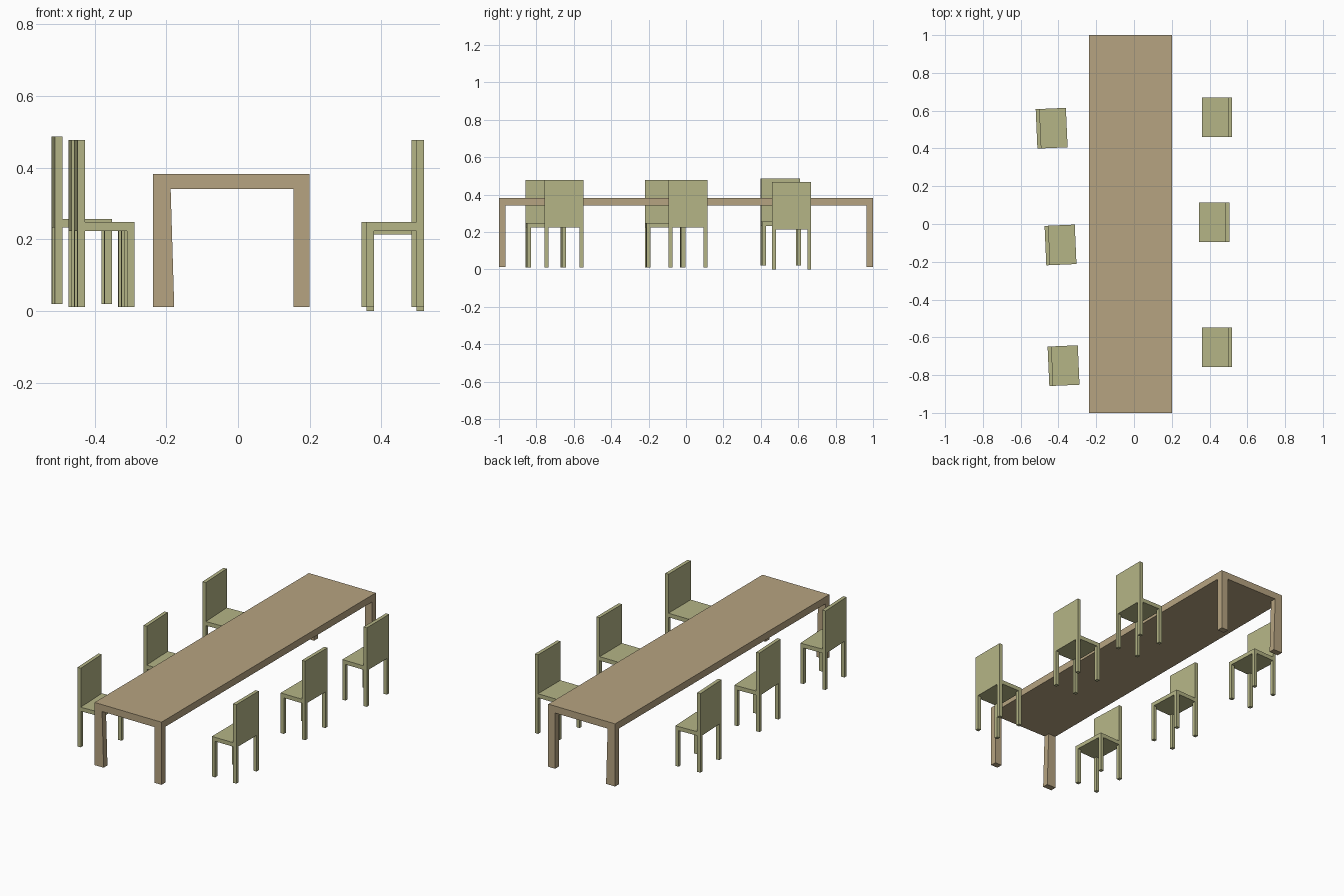
import bpy, bmesh
from math import radians
from mathutils import Matrix

if "Cube" in bpy.data.objects:
    bpy.data.objects.remove(bpy.data.objects["Cube"])


def material(name, color):
    m = bpy.data.materials.new(name)
    m.diffuse_color = color
    m.use_nodes = True
    m.node_tree.nodes["Principled BSDF"].inputs["Base Color"].default_value = m.diffuse_color
    return m


def box(bm, x0, x1, y0, y1, z0, z1):
    mat = Matrix.Translation(((x0 + x1) / 2, (y0 + y1) / 2, (z0 + z1) / 2))
    mat = mat @ Matrix.Diagonal((x1 - x0, y1 - y0, z1 - z0, 1))
    return bmesh.ops.create_cube(bm, size=1, matrix=mat)["verts"]


def finish(bm, name, mat, parent=None):
    mesh = bpy.data.meshes.new(name)
    bm.to_mesh(mesh)
    bm.free()
    mesh.materials.append(mat)
    obj = bpy.data.objects.new(name, mesh)
    bpy.context.collection.objects.link(obj)
    obj.parent = parent
    return obj


wood = material("table_wood", (0.47, 0.37, 0.22, 1))
green = material("chair_green", (0.46, 0.46, 0.24, 1))

# Table top
bm = bmesh.new()
box(bm, -0.237, 0.2, -1, 1, 0.341, 0.382)
finish(bm, "table_top", wood)

# Table legs, flush with the corners; left pair flares slightly at the foot
for end, (y0, y1) in (("front", (-1, -0.964)), ("back", (0.964, 1))):
    for side, x0, x1, flare in (("left", -0.237, -0.188, 0.01), ("right", 0.155, 0.2, 0)):
        bm = bmesh.new()
        for v in box(bm, x0, x1, y0, y1, 0.012, 0.341):
            if v.co.z < 0.1 and v.co.x > (x0 + x1) / 2:
                v.co.x += flare
        finish(bm, f"table_{end}_{side}_leg", wood)

# Chair: backrest toward +x, centred on its own footprint
D, W, T = 0.08, 0.1045, 0.021


def chair(name, x, y, z, angle):
    root = bpy.data.objects.new(name, None)
    bpy.context.collection.objects.link(root)
    root.location = (x, y, z)
    root.rotation_euler.z = radians(angle)
    parts = {"seat": (-D, D, -W, W, 0.213, 0.237),
             "backrest": (D - T, D, -W, W, 0.237, 0.467)}
    for row, lx in (("front", -D), ("rear", D - T)):
        for side, ly in (("left", -W), ("right", W - T)):
            parts[f"{row}_{side}_leg"] = (lx, lx + T, ly, ly + T, 0, 0.213)
    for part, dims in parts.items():
        bm = bmesh.new()
        box(bm, *dims)
        finish(bm, f"{name}_{part}", green, root)


# Three chairs on each side, the left row slightly turned
chair("right_front_chair", 0.439, -0.652, 0.011, 0)
chair("right_middle_chair", 0.425, 0.01, 0.011, 0)
chair("right_back_chair", 0.439, 0.565, 0, 0)
chair("left_front_chair", -0.373, -0.750, 0.011, 182.5)
chair("left_middle_chair", -0.389, -0.111, 0.011, 182.5)
chair("left_back_chair", -0.436, 0.507, 0.02, 182.5)
